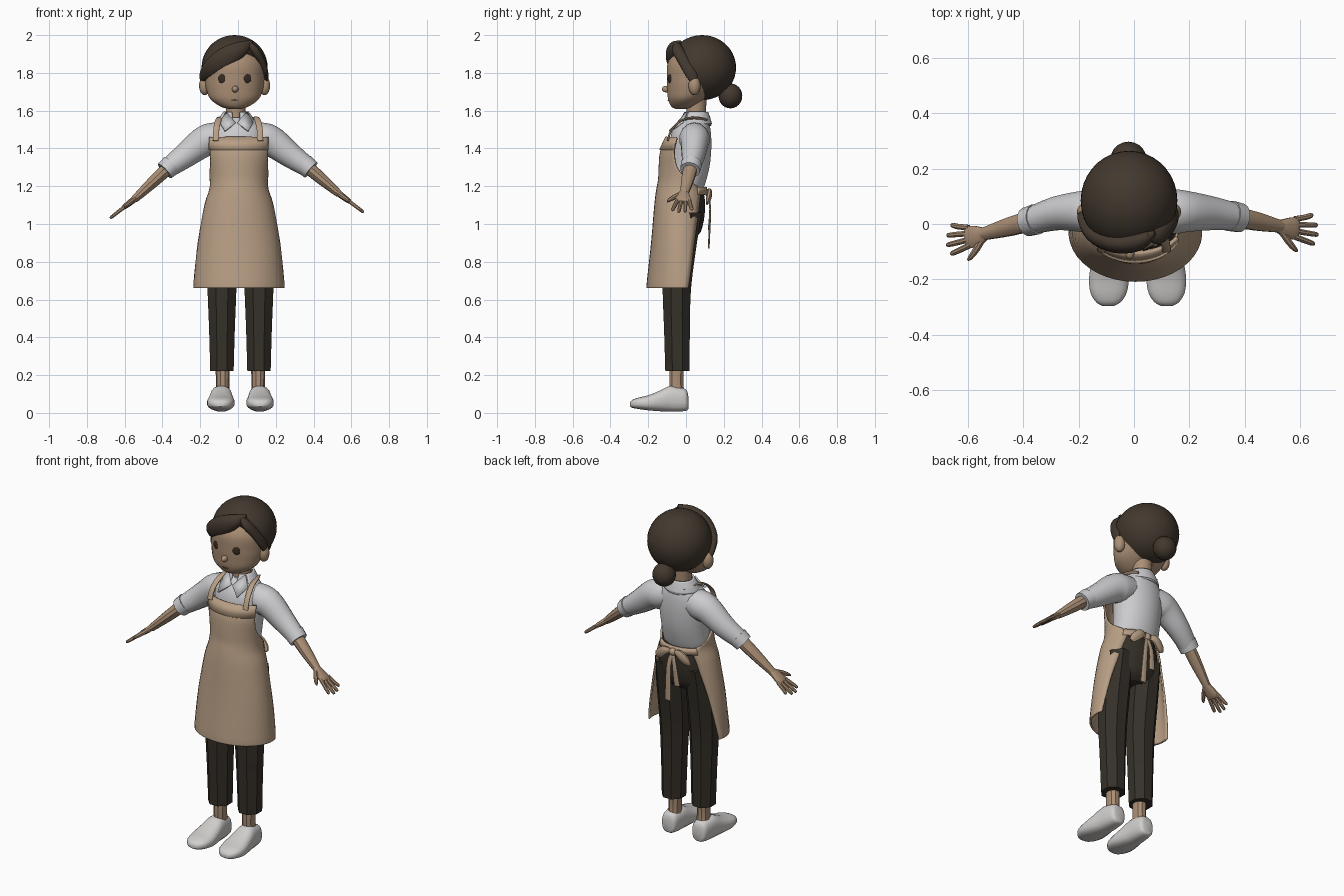
import bpy, bmesh, math
from mathutils import Vector, Matrix

cube = bpy.data.objects.get("Cube")
if cube:
    bpy.data.objects.remove(cube)


def material(name, *srgb):
    col = tuple(c / 12.92 if c < 0.04 else ((c + 0.055) / 1.055) ** 2.4 for c in srgb) + (1,)
    m = bpy.data.materials.new(name)
    m.use_nodes = True
    m.diffuse_color = col
    m.node_tree.nodes["Principled BSDF"].inputs["Base Color"].default_value = col
    return m


SKIN = material("skin", .67, .56, .46)
HAIR = material("dark brown hair", .26, .22, .18)
SHIRT = material("white shirt", .80, .80, .81)
APRON = material("tan apron", .72, .62, .52)
PANTS = material("dark trousers", .21, .19, .16)
SHOE = material("pale shoes", .82, .81, .80)
DARK = material("eye brown", .22, .17, .14)
LIP = material("lip brown", .52, .38, .32)


def finish(name, bm, mat, angle=35, thick=0):
    bmesh.ops.recalc_face_normals(bm, faces=bm.faces)
    me = bpy.data.meshes.new(name)
    bm.to_mesh(me)
    bm.free()
    me.materials.append(mat)
    me.shade_smooth()
    me.set_sharp_from_angle(angle=math.radians(angle))
    ob = bpy.data.objects.new(name, me)
    bpy.context.scene.collection.objects.link(ob)
    if thick:
        mod = ob.modifiers.new("thickness", 'SOLIDIFY')
        mod.thickness, mod.offset = thick, 0
    return ob


def spline(rows, k):
    """Catmull-Rom interpolation of tuples, k steps per span."""
    rows = [Vector(r) for r in rows]
    out = []
    for i in range(len(rows) - 1):
        a, b, c, d = (rows[max(0, min(len(rows) - 1, i + j))] for j in (-1, 0, 1, 2))
        for s in range(k):
            t = s / k
            out.append(b + (c - a) * (t / 2) + (a * 2 - b * 5 + c * 4 - d) * (t * t / 2)
                       + (b * 3 - a - c * 3 + d) * (t ** 3 / 2))
    return out + [rows[-1]]


def grid(bm, rings, closed):
    vs = [[bm.verts.new(p) for p in ring] for ring in rings]
    n = len(vs[0])
    for r, s in zip(vs, vs[1:]):
        for i in range(n if closed else n - 1):
            j = (i + 1) % n
            bm.faces.new((r[i], r[j], s[j], s[i]))
    return vs


def tube(name, rows, mat, n=16, k=3, ref=(0, 1, 0), axis=None, power=1, angle=35):
    """Sweep ellipses: rows are x, y, z, radius along ref, radius across it."""
    rows = spline(rows, k)
    rings = []
    for i, r in enumerate(rows):
        c = Vector(r[:3])
        t = Vector(axis) if axis else Vector(rows[min(i + 1, len(rows) - 1)][:3]) - Vector(rows[max(i - 1, 0)][:3])
        t.normalize()
        u = Vector(ref)
        u = (u - t * u.dot(t)).normalized()
        v = t.cross(u)
        ring = []
        for j in range(n):
            q = 2 * math.pi * (j + .5) / n
            f = [math.copysign(abs(w) ** power, w) for w in (math.cos(q), math.sin(q))]
            ring.append(c + u * r[3] * f[0] + v * r[4] * f[1])
        rings.append(ring)
    bm = bmesh.new()
    vs = grid(bm, rings, True)
    bm.faces.new(vs[0])
    bm.faces.new(vs[-1])
    return finish(name, bm, mat, angle)


def stack(name, rows, mat, x=0, **kw):
    """Horizontal ellipses: rows are z, half width, front y, back y."""
    return tube(name, [(x, (f + b) / 2, z, (b - f) / 2, w) for z, w, f, b in rows], mat, axis=(0, 0, 1), **kw)


def ball(name, co, size, mat, turn=0, seg=20):
    bm = bmesh.new()
    m = Matrix.Translation(co) @ Matrix.Rotation(turn, 4, 'Z') @ Matrix.Diagonal((*size, 1))
    bmesh.ops.create_uvsphere(bm, u_segments=seg, v_segments=seg // 2 + 2, radius=1, matrix=m)
    return finish(name, bm, mat)


def wrap(name, rows, mat, x=0, k=3, n=24, mid=0, thick=.01):
    """Open sheet round the body: rows are z, rx, ry, centre y, half angle."""
    bm = bmesh.new()
    rings = []
    for z, rx, ry, cy, half in spline(rows, k):
        qs = [math.radians(mid + half * (2 * i / n - 1)) for i in range(n + 1)]
        rings.append([(x + rx * math.sin(q), cy - ry * math.cos(q), z) for q in qs])
    grid(bm, rings, False)
    return finish(name, bm, mat, thick=thick)


def plate(name, pts, mat, thick=.01):
    bm = bmesh.new()
    bm.faces.new([bm.verts.new(p) for p in pts])
    return finish(name, bm, mat, thick=thick)


HX = -.018  # head centre line

# Head, neck and face
stack("head", [(1.61, .035, -.055, .02), (1.622, .075, -.078, .05), (1.66, .128, -.095, .10),
               (1.71, .15, -.10, .15), (1.77, .16, -.102, .19), (1.86, .158, -.095, .21),
               (1.94, .10, -.03, .17)], SKIN, x=HX, n=28, k=4)
stack("neck", [(1.47, .06, -.01, .11), (1.55, .053, .0, .105), (1.66, .055, .0, .11)], SKIN, x=-.012)
ball("nose", (HX + .003, -.103, 1.714), (.017, .025, .018), SKIN)
plate("mouth", [(HX + dx, -.0945 + abs(dx) * .15, z) for dx, z in
                ((-.02, 1.656), (0, 1.652), (.02, 1.656), (0, 1.659))], LIP, .006)
for s, side in ((1, "left"), (-1, "right")):
    ball(side + "_eye", (HX + s * .069, -.0875, 1.77), (.021, .005, .023), DARK, turn=s * .42)
    ball(side + "_ear", (HX + s * .158, .045, 1.732), (.03, .032, .05), SKIN, turn=s * .4)

# Hair cap, cut along a slanted hairline
bm = bmesh.new()
bmesh.ops.create_uvsphere(bm, u_segments=36, v_segments=22, radius=1,
                          matrix=Matrix.Translation((HX, .085, 1.828)) @ Matrix.Diagonal((.175, .18, .172, 1)))
cut = bmesh.ops.bisect_plane(bm, geom=bm.verts[:] + bm.edges[:] + bm.faces[:], plane_co=(0, .085, 1.68),
                             plane_no=(0, -.24, -.145), clear_outer=True)
bmesh.ops.holes_fill(bm, edges=[e for e in cut["geom_cut"] if isinstance(e, bmesh.types.BMEdge)])
finish("hair_cap", bm, HAIR)
tube("hair_fringe", [(.075, -.03, 1.965, .008, .008), (.02, -.062, 1.93, .032, .04), (-.06, -.068, 1.882, .038, .058),
                     (-.135, -.035, 1.825, .035, .052), (-.178, .025, 1.775, .02, .03),
                     (-.184, .045, 1.75, .005, .005)], HAIR, n=20, k=4)
tube("hair_side_sweep", [(.045, -.04, 1.965, .008, .008), (.085, -.045, 1.925, .03, .022),
                         (.125, -.01, 1.86, .03, .02), (.148, .03, 1.79, .03, .014), (.15, .05, 1.735, .01, .006)], HAIR)
ball("hair_bun", (HX - .002, .235, 1.678), (.065, .063, .066), HAIR)

# Shirt
stack("shirt_body", [(1.17, .125, -.09, .08), (1.2, .138, -.10, .098), (1.3, .14, -.095, .125), (1.4, .148, -.09, .135),
                     (1.48, .145, -.078, .133), (1.53, .115, -.05, .125), (1.565, .068, -.01, .115)],
      SHIRT, x=-.005, n=24)
wrap("collar_stand", [(1.52, .085, .083, .048, 165), (1.56, .075, .07, .048, 165), (1.592, .062, .06, .052, 160)],
     SHIRT, x=-.01, mid=180)
wrap("collar_fall", [(1.528, .10, .088, .045, 125), (1.56, .085, .076, .048, 125), (1.592, .063, .061, .052, 125)],
     SHIRT, x=-.01, mid=180)
for s, side in ((1, "left"), (-1, "right")):
    plate(side + "_collar_point", [(s * x - .008, y, z) for x, y, z in
          ((.004, -.045, 1.535), (.062, -.088, 1.492), (.088, -.02, 1.535), (.055, .005, 1.592))], SHIRT)

# Arms: sleeve, cuff, forearm, hand
arms = {"left": ((.37, .025, 1.30), (.525, -.008, 1.168), (.668, -.022, 1.06)),
        "right": ((-.372, .012, 1.295), (-.54, -.035, 1.138), (-.672, -.058, 1.035))}
for side, (cuff, wrist, tip) in arms.items():
    s = 1 if side == "left" else -1
    cuff, wrist, tip = Vector(cuff), Vector(wrist), Vector(tip)
    tube(side + "_sleeve", [(s * .06, .045, 1.465, .07, .075), (s * .14, .045, 1.45, .082, .085),
                            (s * .19, .045, 1.43, .075, .08), (s * .28, .038, 1.362, .062, .066),
                            (*cuff, .05, .052)], SHIRT, n=14)
    d = (wrist - cuff).normalized()
    a, b = cuff - d * .028, cuff + d * .022
    tube(side + "_cuff", [(*a, .056, .056), (*b, .053, .052)], SHIRT, n=14, k=1)
    tube(side + "_forearm", [(*(cuff - d * .02), .038, .036), (*cuff.lerp(wrist, .45), .035, .031),
                             (*wrist, .024, .021), (*(wrist + d * .01), .024, .019)], SKIN, n=10)
    h = (tip - wrist).normalized()
    w = Vector((0, -1, 0))
    w = (w - h * w.dot(h)).normalized()

    def row(along, across, r1, r2):
        return (*(wrist + h * along + w * across), r1, r2)
    tube(side + "_palm", [row(-.005, 0, .022, .018), row(.03, .004, .036, .017), row(.075, .002, .042, .014),
                          row(.088, .002, .036, .009)], SKIN, n=12)
    for i, reach in enumerate((.15, .172, .178, .165)):
        o = (i - 1.5) * .021
        tube(f"{side}_finger_{i + 1}", [row(.07, o, .011, .011), row(.12, o * 1.35, .0105, .0105),
                                       row(reach - .008, o * 1.6, .009, .009), row(reach, o * 1.62, .004, .004)],
             SKIN, n=8, k=2)
    tube(side + "_thumb", [row(.01, .015, .012, .013), row(.045, .05, .013, .013), row(.075, .075, .010, .010),
                           row(.09, .084, .004, .004)], SKIN, n=8, k=2, ref=(0, 0, 1))

# Trousers, ankles and shoes
CX = .013
stack("trouser_hips", [(1.2, .128, -.08, .085), (1.14, .145, -.10, .10), (1.05, .163, -.12, .10),
                       (.96, .155, -.11, .08), (.92, .10, -.08, .04)], PANTS, x=.008, n=20)
for s, side in ((1, "left"), (-1, "right")):
    x = CX + s * .098
    stack(side + "_trouser_leg", [(.222, .067, -.115, .025), (.45, .074, -.122, .026), (.66, .083, -.13, .033),
                                  (.88, .088, -.125, .062), (1.06, .082, -.11, .09)], PANTS, x=x, n=8, angle=30)
    stack(side + "_ankle", [(.08, .04, -.085, .0), (.15, .036, -.09, -.012), (.25, .038, -.09, -.01)],
          SKIN, x=x - s * .004, n=10)
    shoe = [(.012, .03, .02, .09), (.0, .045, .01, .125), (-.045, .053, .006, .138), (-.09, .058, .006, .142),
            (-.14, .066, .008, .118), (-.2, .073, .013, .094), (-.25, .066, .02, .082), (-.283, .045, .026, .07),
            (-.297, .02, .034, .055)]
    tube(side + "_shoe", [(x + s * .002 - s * y * .02, y, (lo + hi) / 2, wd, (hi - lo) / 2) for y, wd, lo, hi in shoe],
         SHOE, n=16, ref=(1, 0, 0), axis=(0, -1, 0), power=.75, angle=45)

# Apron, bib band and straps
wrap("apron", [(1.455, .17, .10, 0, 62), (1.385, .17, .132, 0, 62), (1.3, .157, .135, -.005, 72),
               (1.235, .15, .128, -.015, 100), (1.18, .153, .128, -.025, 138), (1.1, .178, .135, -.028, 135),
               (.9, .214, .148, -.032, 120), (.7, .235, .172, -.03, 106), (.662, .237, .174, -.03, 104)], APRON, x=.005)
wrap("bib_band", [(1.46, .174, .105, 0, 62), (1.392, .175, .137, 0, 62)], APRON, x=.003, k=1)
wrap("waist_tie", [(1.195, .148, .118, -.012, 52), (1.155, .16, .122, -.015, 52)], APRON, x=.005, k=1, mid=180)
for s, side in ((1, "left"), (-1, "right")):
    tube(side + "_neck_strap", [(s * .118, -.098, 1.44, .006, .017), (s * .115, -.075, 1.50, .006, .017),
                                (s * .104, -.02, 1.55, .006, .017), (s * .088, .05, 1.562, .006, .016),
                                (s * .06, .11, 1.55, .005, .012)], APRON, n=8, ref=(0, -.7, .7))

# Bow at the back of the waist
ball("bow_knot", (.005, .118, 1.165), (.022, .018, .022), APRON, seg=12)
for s, side, low in ((1, "left", .87), (-1, "right", .97)):
    tube(side + "_bow_loop", [(.005 + s * .01, .115, 1.165, .008, .01), (.005 + s * .05, .125, 1.165, .014, .026),
                              (.005 + s * .09, .118, 1.13, .013, .026), (.005 + s * .105, .11, 1.108, .006, .014)],
         APRON, n=8)
    tube(side + "_bow_tail", [(.005, .116, 1.165, .005, .01), (.005 + s * .02, .128, 1.08, .005, .015),
                              (.005 + s * .03, .12, low, .005, .02)], APRON, n=8)
